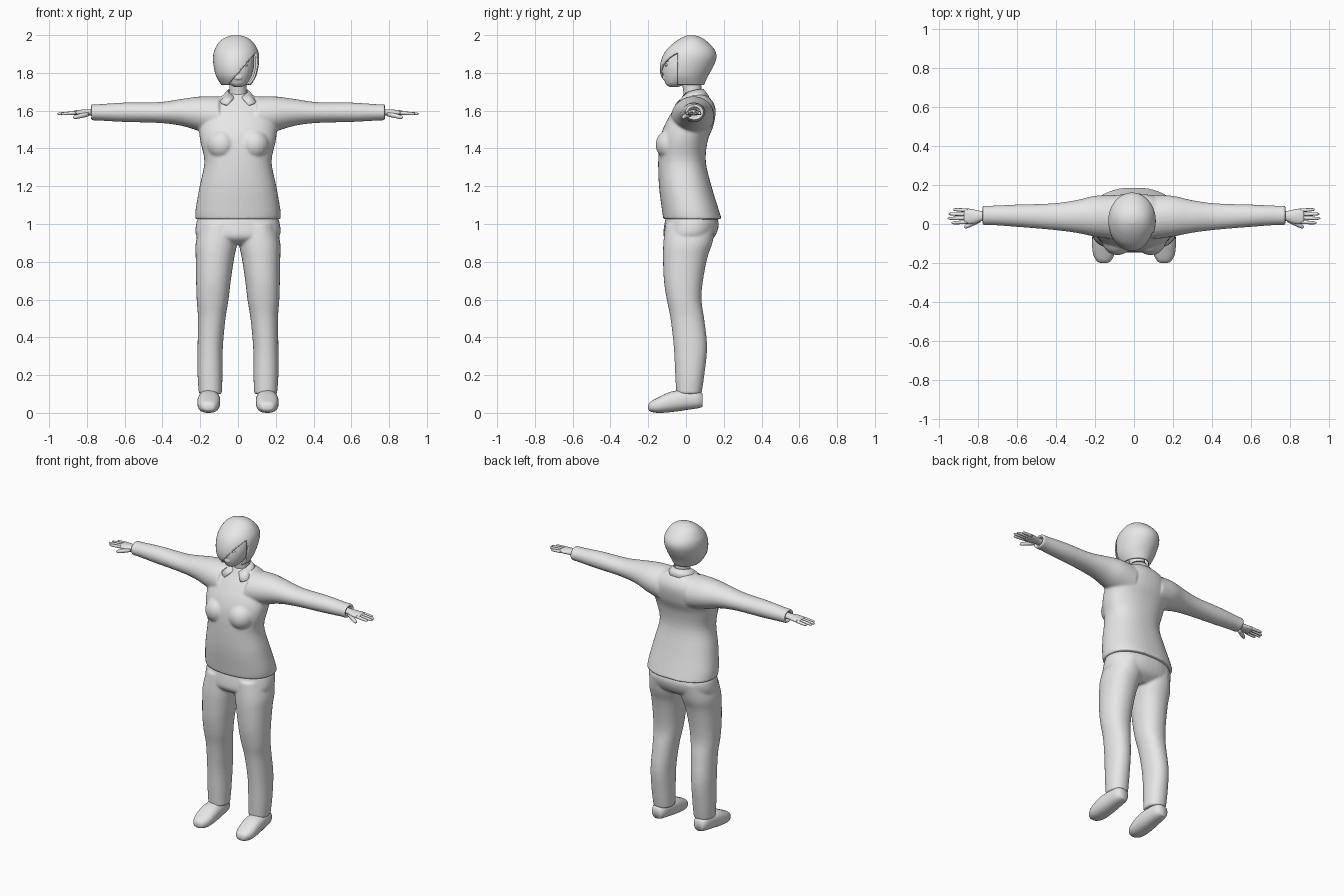
import bpy, bmesh, math
from mathutils import Vector, Matrix

if "Cube" in bpy.data.objects:
    bpy.data.objects.remove(bpy.data.objects["Cube"])

grey = bpy.data.materials.new("plain_grey")
grey.use_nodes = True
grey.diffuse_color = (0.8, 0.8, 0.8, 1)
grey.node_tree.nodes["Principled BSDF"].inputs["Base Color"].default_value = (0.8, 0.8, 0.8, 1)


def catmull(a, b, c, d, t):
    return 0.5 * (2 * b + (c - a) * t + (2 * a - 5 * b + 4 * c - d) * t * t
                  + (3 * b - a - 3 * c + d) * t ** 3)


def loft(bm, rings, axis="z", side=1, n=28, power=1.0, steps=4, cap_start=True):
    """Skin rings of (position, low u, high u, low v, high v) along an axis."""
    dense = []
    last = len(rings) - 1
    for i in range(last):
        quad = [rings[max(0, min(last, i + k))] for k in (-1, 0, 1, 2)]
        for s in range(steps):
            dense.append([catmull(*vals, s / steps) for vals in zip(*quad)])
    dense.append(rings[-1])
    rows = []
    for p, u0, u1, v0, v1 in dense:
        row = []
        for k in range(n):
            a = 2 * math.pi * k / n
            c, s = math.cos(a), math.sin(a)
            u = (u0 + u1) / 2 + (u1 - u0) / 2 * math.copysign(abs(c) ** power, c)
            v = (v0 + v1) / 2 + (v1 - v0) / 2 * math.copysign(abs(s) ** power, s)
            co = {"x": (p, u, v), "y": (u, p, v), "z": (u, v, p)}[axis]
            row.append(bm.verts.new((co[0] * side, co[1], co[2])))
        rows.append(row)
    for lo, hi in zip(rows, rows[1:]):
        for k in range(n):
            j = (k + 1) % n
            bm.faces.new((lo[k], lo[j], hi[j], hi[k]))
    if cap_start:
        bm.faces.new(rows[0])
    bm.faces.new(rows[-1])


def upright(rows):
    """Turn (height, half width, front, back) into rings centred on x = 0."""
    return [(z, -w, w, f, b) for z, w, f, b in rows]


def ball(bm, place, size):
    bmesh.ops.create_uvsphere(bm, u_segments=20, v_segments=12, radius=1,
                              matrix=Matrix.Translation(place) @ Matrix.Diagonal((*size, 1)))


def finger(bm, start, end, r, side):
    """Tapered rounded finger between two points."""
    a, b = Vector(start), Vector(end)
    a.x *= side
    b.x *= side
    turn = (b - a).to_track_quat("Z", "Y").to_matrix().to_4x4()
    part = bmesh.new()
    length = (b - a).length
    sizes = [(0, 1), (0.5, 0.95), (0.85, 0.8), (0.96, 0.5), (1, 0.15)]
    loft(part, [(t * length, -r * k, r * k, -r * k, r * k) for t, k in sizes], n=10, steps=2)
    part.transform(Matrix.Translation(a) @ turn)
    temp = bpy.data.meshes.new("temp")
    part.to_mesh(temp)
    part.free()
    bm.from_mesh(temp)
    bpy.data.meshes.remove(temp)


def finish(bm, name, fuse=0):
    bmesh.ops.recalc_face_normals(bm, faces=bm.faces)
    mesh = bpy.data.meshes.new(name)
    bm.to_mesh(mesh)
    bm.free()
    mesh.materials.append(grey)
    mesh.polygons.foreach_set("use_smooth", [True] * len(mesh.polygons))
    obj = bpy.data.objects.new(name, mesh)
    bpy.context.collection.objects.link(obj)
    if fuse:
        rem = obj.modifiers.new("fuse", "REMESH")
        rem.mode = "VOXEL"
        rem.voxel_size = fuse
        rem.use_smooth_shade = True
        soft = obj.modifiers.new("soften", "SMOOTH")
        soft.factor = 0.5
        soft.iterations = 6
    return obj


# Shirt: torso, bust and both sleeves fused into one surface
bm = bmesh.new()
loft(bm, upright([(1.025, .226, -.12, .19), (1.08, .224, -.128, .172), (1.2, .203, -.143, .135),
                  (1.33, .178, -.147, .105), (1.44, .2, -.14, .115), (1.52, .205, -.115, .145),
                  (1.6, .18, -.07, .157), (1.65, .14, -.035, .14), (1.69, .06, -.01, .1)]),
     n=40, power=0.88)
for side in (1, -1):
    ball(bm, (side * .085, -.075, 1.42), (.082, .086, .085))
    loft(bm, [(.1, -.08, .15, 1.46, 1.675), (.2, -.065, .145, 1.49, 1.675),
              (.3, -.045, .122, 1.52, 1.662), (.42, -.03, .106, 1.535, 1.645),
              (.6, -.015, .1, 1.54, 1.643), (.74, -.005, .094, 1.548, 1.634),
              (.775, -.006, .094, 1.549, 1.634), (.775, .01, .078, 1.564, 1.619),
              (.75, .01, .078, 1.564, 1.619)], axis="x", side=side)
finish(bm, "shirt", 0.007)

# Collar: a folded band with two front points
bm = bmesh.new()
rows = []
for i in range(33):
    t = i / 16 - 1
    a = math.radians(162) * t
    f = abs(t)
    point = max(0, f - 0.7) / 0.3
    top = (.056 * math.sin(a), .035 + .058 * math.cos(a), 1.715 - .045 * f ** 3)
    low = (math.sin(a) * (.095 + .09 * point), .035 + math.cos(a) * (.088 + .012 * point),
           1.675 - .02 * f - .025 * point)
    rows.append((bm.verts.new(top), bm.verts.new(low)))
for p, q in zip(rows, rows[1:]):
    bm.faces.new((p[0], q[0], q[1], p[1]))
finish(bm, "collar").modifiers.new("thickness", "SOLIDIFY").thickness = 0.006

# Trousers: hips and both legs fused
bm = bmesh.new()
loft(bm, upright([(.89, .13, -.07, .09), (.93, .216, -.117, .15), (1.0, .222, -.114, .174),
                  (1.06, .2, -.1, .15)]), n=40, power=0.9)
for side in (1, -1):
    loft(bm, [(.1, .085, .207, -.052, .082), (.2, .082, .214, -.057, .097),
              (.35, .08, .214, -.065, .112), (.5, .066, .212, -.082, .096),
              (.6, .05, .219, -.102, .082), (.7, .038, .222, -.117, .09),
              (.82, .02, .224, -.122, .113), (.9, .004, .224, -.12, .14),
              (1.0, 0, .2, -.11, .16)], side=side, power=0.92)
finish(bm, "trousers", 0.007)

for side, word in ((1, "left"), (-1, "right")):
    # Shoe, running from toe to heel
    bm = bmesh.new()
    loft(bm, [(-.2, .14, .17, .02, .04), (-.19, .119, .191, .008, .058),
              (-.15, .1, .211, 0, .08), (-.08, .094, .215, .004, .112),
              (0, .098, .208, .015, .123), (.06, .105, .2, .024, .12),
              (.088, .12, .185, .032, .1)], axis="y", side=side, power=0.85)
    finish(bm, word + "_shoe")

    # Hand: wrist, palm, four fingers and thumb
    bm = bmesh.new()
    loft(bm, [(.73, .018, .068, 1.572, 1.612), (.78, .016, .066, 1.574, 1.608),
              (.82, .002, .074, 1.573, 1.606), (.86, .0, .08, 1.575, 1.602),
              (.872, .006, .076, 1.58, 1.597)], axis="x", side=side, n=18)
    for k, reach in enumerate((.938, .957, .952, .928)):
        y = .01 + .02 * k
        finger(bm, (.855, y, 1.588), (reach, y * 1.15 - .006, 1.583), .0095, side)
    finger(bm, (.795, .02, 1.582), (.872, -.018, 1.563), .013, side)
    finish(bm, word + "_hand")

# Neck and head
bm = bmesh.new()
loft(bm, upright([(1.62, .06, -.01, .1), (1.68, .048, -.012, .085), (1.74, .046, -.02, .08),
                  (1.8, .046, -.03, .07)]))
finish(bm, "neck")

bm = bmesh.new()
loft(bm, upright([(1.726, .022, -.09, -.04), (1.742, .046, -.108, .0), (1.775, .068, -.119, .05),
                  (1.81, .08, -.123, .08), (1.85, .086, -.117, .1), (1.9, .083, -.092, .1),
                  (1.94, .06, -.055, .07)]))
ball(bm, (0, -.122, 1.812), (.012, .017, .012))
ball(bm, (0, -.118, 1.83), (.008, .011, .026))
for z in (1.779, 1.77):
    ball(bm, (0, -.116, z), (.022, .009, .006))
finish(bm, "head", 0.004)

# Eyes and brows
for side, word in ((1, "left"), (-1, "right")):
    bm = bmesh.new()
    ball(bm, (side * .036, -.104, 1.842), (.017, .008, .008))
    finish(bm, word + "_eye")
    bm = bmesh.new()
    ball(bm, (side * .038, -.1, 1.863), (.022, .008, .004))
    finish(bm, word + "_brow")

# Hair: a bob with a diagonal opening that leaves a swept fringe
bm = bmesh.new()
loft(bm, [(z, -w - .01, w - .01, f, b) for z, w, f, b in (
    (1.735, .078, -.1, .095), (1.78, .105, -.131, .115), (1.83, .118, -.138, .143),
    (1.88, .122, -.127, .161), (1.92, .115, -.105, .153), (1.96, .092, -.063, .118),
    (1.985, .062, -.025, .085), (1.998, .025, .005, .05))], n=48, cap_start=False)
corner, slant = Vector((-.04, 0, 1.75)), Vector((.17, 0, -.145))
side_edge = Vector((0, -.045, 0))
for spot, normal in ((corner, slant), (side_edge, Vector((0, 1, 0)))):
    bmesh.ops.bisect_plane(bm, geom=bm.verts[:] + bm.edges[:] + bm.faces[:],
                           plane_co=spot, plane_no=normal)
hole = []
for face in bm.faces:
    c = face.calc_center_median()
    if (c - corner).dot(slant) > 0 and c.y < side_edge.y:
        hole.append(face)
bmesh.ops.delete(bm, geom=hole, context="FACES")
shell = finish(bm, "hair").modifiers.new("thickness", "SOLIDIFY")
shell.thickness = 0.01
shell.offset = -1
